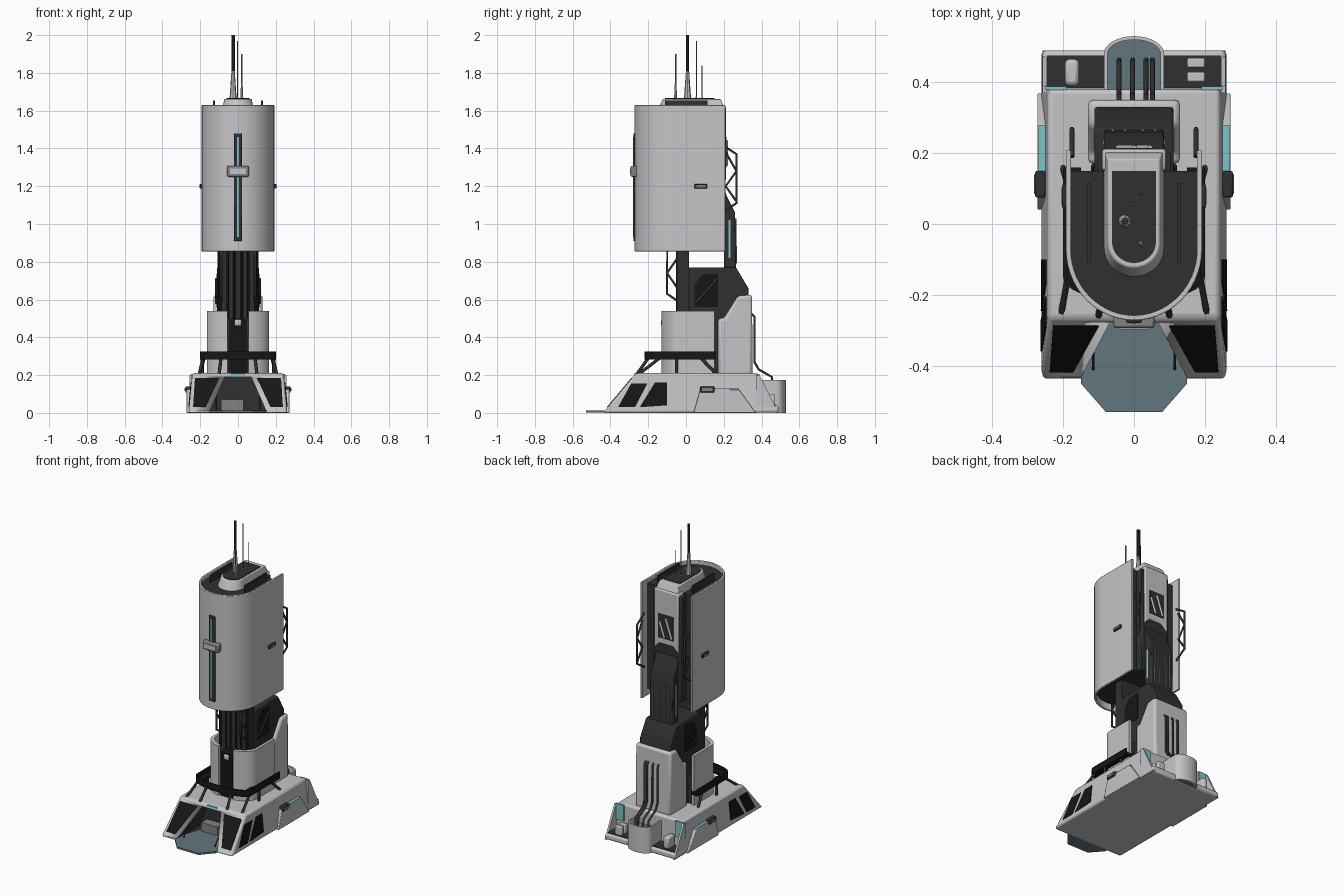
import bpy, bmesh, math
from mathutils import Vector

if "Cube" in bpy.data.objects:
    bpy.data.objects.remove(bpy.data.objects["Cube"], do_unlink=True)


def material(name, rgb):
    m = bpy.data.materials.new(name)
    m.use_nodes = True
    m.diffuse_color = (*rgb, 1)
    bsdf = m.node_tree.nodes["Principled BSDF"]
    bsdf.inputs["Base Color"].default_value = (*rgb, 1)
    bsdf.inputs["Roughness"].default_value = 0.6
    return m


WHITE = material("hull_white", (0.56, 0.56, 0.58))
GREY = material("mid_grey", (0.22, 0.22, 0.23))
DARK = material("dark_grey", (0.03, 0.03, 0.031))
BLACK = material("black_glass", (0.008, 0.008, 0.009))
TEAL = material("teal_light", (0.2, 0.55, 0.58))
SLATE = material("slate_blue", (0.12, 0.18, 0.21))


def prism(name, pts, axis, lo, hi, mat, top=1.0, bevel=0, mirror=False, shear=None):
    """Extrude a 2D outline along an axis, optionally tapered or sheared."""
    place = {"x": lambda a, b, t: (t, a, b),
             "y": lambda a, b, t: (a, t, b),
             "z": lambda a, b, t: (a, b, t)}[axis]
    ca = (min(p[0] for p in pts) + max(p[0] for p in pts)) / 2
    cb = (min(p[1] for p in pts) + max(p[1] for p in pts)) / 2
    bm = bmesh.new()
    low = [bm.verts.new(place(a, b, lo)) for a, b in pts]
    high = [bm.verts.new(place(ca + (a - ca) * top, cb + (b - cb) * top, hi)) for a, b in pts]
    bm.faces.new(low)
    bm.faces.new(high)
    n = len(pts)
    for i in range(n):
        j = (i + 1) % n
        bm.faces.new((low[i], low[j], high[j], high[i]))
    if shear:
        for v in bm.verts:
            v.co += Vector(shear(v.co))
    bmesh.ops.recalc_face_normals(bm, faces=bm.faces)
    me = bpy.data.meshes.new(name)
    bm.to_mesh(me)
    bm.free()
    me.materials.append(mat)
    me.shade_smooth()
    me.set_sharp_from_angle(angle=math.radians(32))
    ob = bpy.data.objects.new(name, me)
    bpy.context.collection.objects.link(ob)
    if bevel:
        b = ob.modifiers.new("bevel", "BEVEL")
        b.width, b.segments, b.limit_method = bevel, 2, "ANGLE"
        b.angle_limit = math.radians(40)
    if mirror:
        ob.modifiers.new("mirror", "MIRROR")
    return ob


def box(name, x, y, z, mat, **kw):
    pts = [(x[0], y[0]), (x[1], y[0]), (x[1], y[1]), (x[0], y[1])]
    return prism(name, pts, "z", *z, mat, **kw)


def rod(name, paths, radius, mat, sides=(1,)):
    """Round bars along straight-segment paths, repeated per side."""
    cu = bpy.data.curves.new(name, "CURVE")
    cu.dimensions, cu.bevel_depth, cu.bevel_resolution = "3D", radius, 1
    cu.use_fill_caps = True
    for s in sides:
        for path in paths:
            sp = cu.splines.new("POLY")
            sp.points.add(len(path) - 1)
            for p, c in zip(sp.points, path):
                p.co = (c[0] * s, c[1], c[2], 1)
    cu.materials.append(mat)
    ob = bpy.data.objects.new(name, cu)
    bpy.context.collection.objects.link(ob)


def u_shape(w, back, front, depth, n=28):
    """U outline, open end at the back, elliptical nose at the front."""
    arc = [(w * math.cos(math.pi * i / n), front + depth * (1 - math.sin(math.pi * i / n)))
           for i in range(n + 1)]
    return [(w, back)] + arc + [(-w, back)]


def u_wall(w, back, front, depth, t):
    return u_shape(w, back, front, depth) + u_shape(w - t, back, front + t, depth - t)[::-1]


BOTH = (1, -1)
front_y = lambda z: -0.44 + 0.175 * z / 0.21
side_x = lambda z: 0.262 - 0.02 * z / 0.21
on_front = lambda v: (0, front_y(v.z), 0)
on_side = lambda v: (side_x(v.z), 0, 0)

# Base hull with a doorway cut in the sloped nose
hull = prism("base_hull", [(-0.44, 0), (-0.265, 0.21), (0.38, 0.21), (0.38, 0.04), (0.49, 0.04), (0.49, 0)],
             "x", -1, 1, WHITE, bevel=0.012,
             shear=lambda v: ((side_x(v.z) - 1) * v.x, 0, 0))
hull.data.materials.append(DARK)
door = prism("doorway_cutter", [(-0.15, 0.008), (0.15, 0.008), (0.07, 0.19), (-0.07, 0.19)],
             "y", -0.6, -0.2, WHITE)
door.data.materials.append(DARK)
for f in door.data.polygons:
    f.material_index = 1
door.hide_render = True
door.hide_set(True)
cut = hull.modifiers.new("doorway", "BOOLEAN")
cut.object, cut.operation = door, "DIFFERENCE"
prism("boarding_ramp", [(-0.1, -0.21), (-0.15, -0.37), (-0.15, -0.45), (-0.08, -0.53),
                        (0.08, -0.53), (0.15, -0.45), (0.15, -0.37), (0.1, -0.21)], "z", 0.001, 0.013, SLATE)
box("door_step", (-0.09, 0.03), (-0.26, -0.2), (0.01, 0.07), GREY)
box("door_lamp", (-0.035, 0.035), (-0.275, -0.26), (0.196, 0.208), TEAL)
rod("ramp_struts", [[(0.115, -0.26, 0.19), (0.115, -0.41, 0.02)]], 0.004, DARK, BOTH)

# Hull windows
prism("front_window", [(0.1, 0.185), (0.228, 0.185), (0.238, 0.03), (0.172, 0.03)], "y", -0.004, 0.004,
      BLACK, mirror=True, shear=on_front)
for i, pts in enumerate(([(-0.36, 0.03), (-0.29, 0.155), (-0.205, 0.155), (-0.27, 0.03)],
                         [(-0.245, 0.03), (-0.165, 0.16), (-0.1, 0.16), (-0.1, 0.04)])):
    prism(f"side_window_{i + 1}", pts, "x", -0.004, 0.004, BLACK, mirror=True, shear=on_side)

# Side lockers, handles and light strips
prism("side_locker", [(0.04, 0.0), (0.075, 0.125), (0.28, 0.125), (0.37, 0.0)], "x", 0.24, 0.273, WHITE,
      bevel=0.004, mirror=True)
box("side_light", (0.25, 0.269), (0.09, 0.28), (0.125, 0.129), TEAL, mirror=True)
box("side_handle", (0.25, 0.279), (0.075, 0.15), (0.108, 0.14), DARK, bevel=0.005, mirror=True)
box("handle_face", (0.276, 0.282), (0.085, 0.14), (0.117, 0.131), GREY, mirror=True)

# Rear bay
prism("rear_fin", [(0.37, 0.0), (0.37, 0.2), (0.39, 0.2), (0.49, 0.0)], "x", 0.245, 0.258, WHITE, mirror=True)
box("rear_floor", (0.085, 0.245), (0.38, 0.475), (0.038, 0.044), DARK, mirror=True)
box("rear_light", (0.19, 0.25), (0.378, 0.388), (0.1, 0.205), TEAL, mirror=True)
box("rear_tank", (-0.195, -0.155), (0.39, 0.465), (0.04, 0.12), WHITE, bevel=0.012)
for y in (0.415, 0.455):
    box("rear_crate", (0.15, 0.2), (y - 0.014, y + 0.014), (0.04, 0.1), WHITE, bevel=0.005)

# Service pod at the back, open on top
pod = u_wall(0.085, -0.36, -0.53, 0.05, 0.01)
prism("service_pod", [(x, -y) for x, y in pod], "z", 0, 0.175, WHITE)
prism("pod_inside", [(x * 0.95, -y - 0.004) for x, y in u_shape(0.083, -0.36, -0.525, 0.045)],
      "z", 0.002, 0.12, SLATE)
rod("pod_pipes", [[(x, 0.34, 0.53), (x, 0.362, 0.51), (x, 0.362, 0.27), (x, 0.385, 0.23),
                   (x, 0.455, 0.19), (x, 0.465, 0.1)] for x in (-0.042, -0.004, 0.034, 0.052)], 0.007, DARK)

# Drum with a front slot, its collar and braces
drum = u_shape(0.165, 0.15, -0.135, 0.1)
drum = [p for p in drum if p[0] >= 0.045]
inner = [(x - 0.018 if x > 0.06 else x, y + (0.018 if y < 0.1 else 0)) for x, y in drum]
prism("drum_panel", drum + inner[::-1], "z", 0.2, 0.54, WHITE, mirror=True)
prism("drum_core", u_shape(0.14, 0.14, -0.1, 0.1), "z", 0.2, 0.4, DARK)
box("slot_panel", (-0.045, 0.045), (-0.12, 0), (0.2, 0.5), BLACK)
box("slot_lamp", (-0.018, 0.018), (-0.132, -0.11), (0.46, 0.495), WHITE, bevel=0.008)
prism("collar", u_wall(0.2, 0.16, -0.22, 0.07, 0.05), "z", 0.282, 0.302, BLACK)
prism("collar_rail", u_wall(0.2, 0.16, -0.22, 0.07, 0.012), "z", 0.302, 0.325, BLACK)
rod("collar_braces", [[(0.185, -0.14, 0.29), (0.205, -0.25, 0.205)], [(0.18, 0.08, 0.29), (0.2, 0.16, 0.205)],
                      [(0.19, -0.05, 0.29), (0.19, -0.05, 0.205)], [(0.09, -0.2, 0.29), (0.1, -0.26, 0.205)]],
    0.009, DARK, BOTH)

# Central mast and rear tower
box("front_mast", (-0.108, 0.108), (-0.045, 0.015), (0.2, 0.92), DARK)
rod("mast_ribs", [[(x, -0.048, 0.5), (x, -0.048, 0.92)] for x in (0.02, 0.055, 0.095)], 0.007, BLACK, BOTH)
prism("tower_body", [(0.015, 0.2), (0.015, 0.77), (0.265, 0.77), (0.33, 0.66), (0.33, 0.2)],
      "x", -0.112, 0.112, DARK, bevel=0.008)
prism("tower_recess", [(0.045, 0.56), (0.045, 0.68), (0.09, 0.735), (0.17, 0.735), (0.17, 0.56)],
      "x", 0.11, 0.114, BLACK, mirror=True)
rod("recess_brace", [[(0.113, 0.05, 0.58), (0.113, 0.165, 0.71)]], 0.008, DARK, BOTH)
prism("tower_jacket", [(0.17, 0.2), (0.17, 0.5), (0.2, 0.5), (0.275, 0.62), (0.35, 0.625), (0.352, 0.2)],
      "x", -0.13, 0.13, WHITE, bevel=0.018)
prism("rear_column", [(0.2, 0.75), (0.2, 1.2), (0.215, 1.15), (0.26, 1.06), (0.265, 0.75)],
      "x", -0.085, 0.085, DARK, bevel=0.006)
rod("column_trim", [[(x, 0.266, 0.79), (x, 0.264, 1.03)] for x in (0.025, 0.06)], 0.004, GREY, BOTH)
box("column_light", (0.084, 0.088), (0.225, 0.235), (0.82, 1.02), TEAL, mirror=True)

# Lattice trusses
rod("rear_truss", [[(0.175, 0.19, 1.42), (0.175, 0.267, 1.37), (0.175, 0.267, 1.11), (0.175, 0.19, 1.06)],
                   [(0.175, 0.21, 1.38), (0.175, 0.267, 1.28), (0.175, 0.21, 1.2), (0.175, 0.267, 1.12)]],
    0.007, DARK, BOTH)
rod("front_truss", [[(0.09, -0.04, 0.86), (0.09, -0.1, 0.86), (0.09, -0.1, 0.63), (0.09, -0.04, 0.59)],
                    [(0.09, -0.045, 0.82), (0.09, -0.1, 0.74), (0.09, -0.045, 0.66)]], 0.007, DARK, BOTH)

# Large upper shell and its dark filling
prism("upper_shell", u_wall(0.192, 0.208, -0.272, 0.2, 0.014), "z", 0.855, 1.63, WHITE, bevel=0.003)
prism("shell_core", u_shape(0.18, 0.15, -0.26, 0.19), "z", 0.9, 1.605, DARK)
box("shell_spine", (-0.105, 0.105), (0.14, 0.2), (0.9, 1.6), DARK, bevel=0.006)
prism("spine_cover", [(-0.09, 1.22), (-0.09, 1.62), (0.09, 1.62), (0.09, 1.22), (0.05, 1.26), (-0.05, 1.26)],
      "y", 0.15, 0.212, WHITE, bevel=0.008)
box("cover_vent", (-0.055, 0.055), (0.21, 0.215), (1.3, 1.46), DARK)
rod("vent_bars", [[(-0.045, 0.215, 1.31), (0.0, 0.215, 1.44)], [(0.01, 0.215, 1.31), (0.045, 0.215, 1.41)]],
    0.008, WHITE)

# Roof cap, roof rails and antennas
prism("roof_cap", u_shape(0.085, 0.21, -0.15, 0.08), "z", 1.6, 1.662, WHITE, top=0.85, bevel=0.004)
prism("roof_inset", u_shape(0.062, 0.15, -0.11, 0.06), "z", 1.66, 1.666, DARK)
box("roof_rail", (0.123, 0.133), (-0.11, 0.115), (1.6, 1.655), DARK, mirror=True)


def antenna(name, x, y, tip, foot, r, mat):
    """Conical foot with a thin round whip."""
    ring = lambda k: [(x + k * math.cos(i * math.pi / 4), y + k * math.sin(i * math.pi / 4)) for i in range(8)]
    prism(name + "_foot", ring(r * 2.2), "z", 1.65, foot, WHITE, top=0.4)
    prism(name + "_whip", ring(r), "z", foot - 0.01, tip, mat)


antenna("main_antenna", -0.026, 0.008, 2.0, 1.82, 0.009, DARK)
antenna("tall_antenna", -0.003, 0.055, 1.97, 1.68, 0.003, GREY)
antenna("front_antenna", 0.02, -0.055, 1.9, 1.76, 0.004, GREY)
antenna("rear_antenna", 0.02, 0.085, 1.84, 1.68, 0.003, DARK)

# Shell front strip, badge box and side grips
box("front_strip", (-0.022, 0.022), (-0.279, -0.255), (0.91, 1.48), DARK, bevel=0.004)
box("strip_light", (-0.006, 0.006), (-0.281, -0.27), (0.93, 1.46), TEAL)
box("strip_hub", (-0.058, 0.058), (-0.294, -0.25), (1.25, 1.308), GREY, bevel=0.008)
box("hub_face", (-0.042, 0.042), (-0.297, -0.29), (1.265, 1.293), WHITE)
box("shell_grip", (0.185, 0.203), (0.045, 0.112), (1.188, 1.212), DARK, bevel=0.004, mirror=True)
box("grip_face", (0.2, 0.205), (0.055, 0.102), (1.194, 1.206), GREY, mirror=True)
